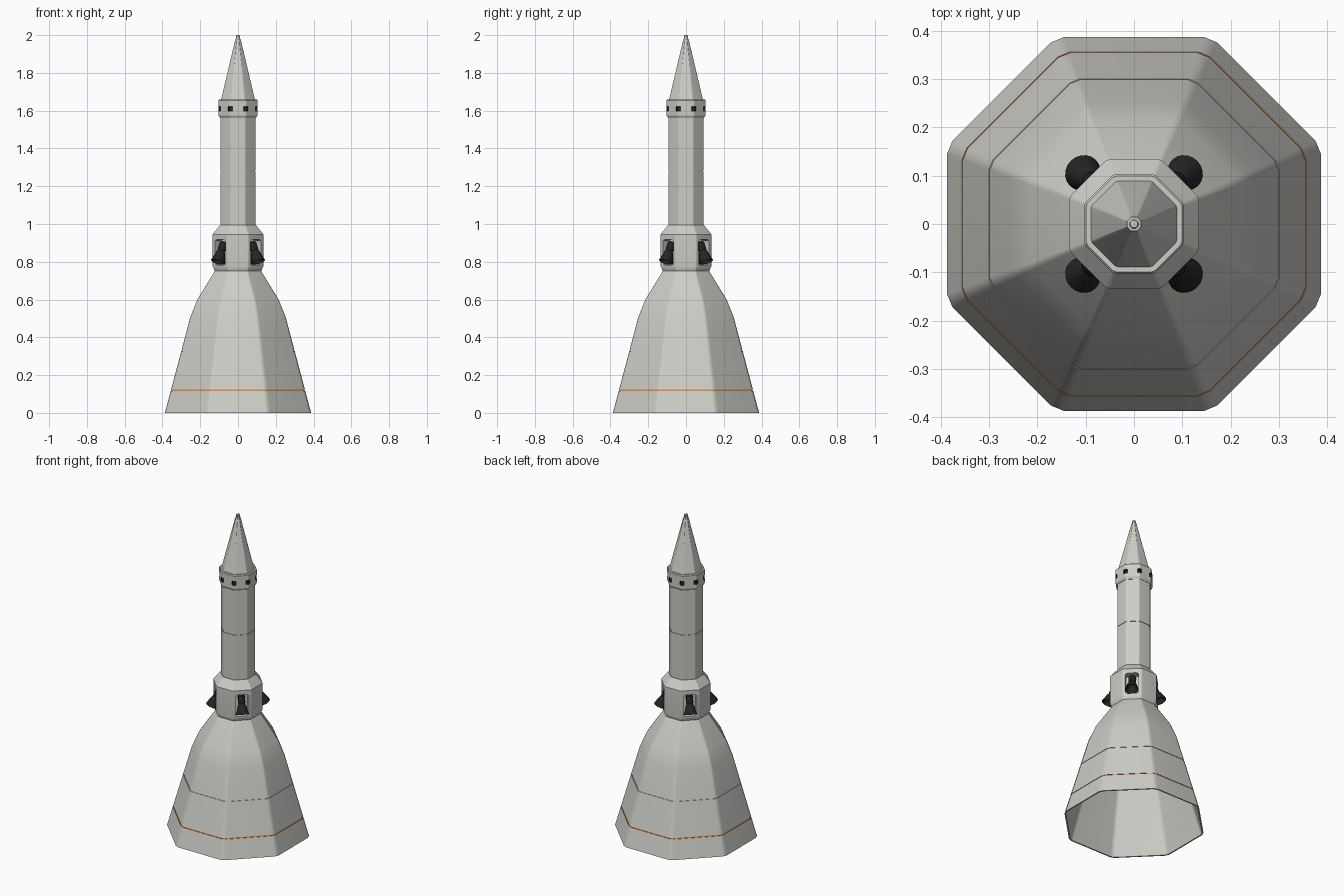
import bpy, bmesh, math
from mathutils import Matrix, Vector

cube = bpy.data.objects.get("Cube")
if cube:
    bpy.data.objects.remove(cube, do_unlink=True)


def material(name, rgb, rough=0.6):
    m = bpy.data.materials.new(name)
    m.use_nodes = True
    m.diffuse_color = (*rgb, 1)
    bsdf = m.node_tree.nodes["Principled BSDF"]
    bsdf.inputs["Base Color"].default_value = (*rgb, 1)
    bsdf.inputs["Roughness"].default_value = rough
    return m


GREY = material("hull grey", (0.60, 0.61, 0.57))
BLACK = material("engine black", (0.018, 0.018, 0.018))
ORANGE = material("stripe orange", (0.80, 0.22, 0.03))


def octagon(r):
    """Octagon with bevelled corners; r is the distance to the flats."""
    points = []
    for k in range(8):
        for a in (-20.5, 20.5):
            t = math.radians(k * 45 + a)
            d = r / math.cos(math.radians(20.5))
            points.append((d * math.cos(t), d * math.sin(t)))
    return points


def circle(r, n=20):
    return [(r * math.cos(math.tau * i / n), r * math.sin(math.tau * i / n)) for i in range(n)]


def new_object(name, bm, mats):
    bmesh.ops.recalc_face_normals(bm, faces=bm.faces)
    mesh = bpy.data.meshes.new(name)
    bm.to_mesh(mesh)
    bm.free()
    for m in mats:
        mesh.materials.append(m)
    obj = bpy.data.objects.new(name, mesh)
    bpy.context.collection.objects.link(obj)
    return obj


def activate(obj):
    bpy.ops.object.select_all(action='DESELECT')
    obj.select_set(True)
    bpy.context.view_layer.objects.active = obj


def loft(name, profile, mats, section=octagon):
    """Skin a section along (radius, height) stations and cap both ends."""
    bm = bmesh.new()
    rings = [[bm.verts.new((x, y, z)) for x, y in section(r)] for r, z in profile]
    n = len(rings[0])
    for a, b in zip(rings, rings[1:]):
        for i in range(n):
            j = (i + 1) % n
            bm.faces.new((a[i], a[j], b[j], b[i]))
    bm.faces.new(rings[0])
    bm.faces.new(rings[-1])
    return new_object(name, bm, mats)


def finish(obj):
    activate(obj)
    bpy.ops.object.shade_smooth_by_angle(angle=math.radians(26))
    mod = obj.modifiers.new("flat panels", 'WEIGHTED_NORMAL')
    mod.keep_sharp = True


def cut_boxes(obj, size, radius, z, angles, bevel=0, mats=(GREY,), index=0):
    """Sink a ring of boxes into an object."""
    bm = bmesh.new()
    for angle in angles:
        part = bmesh.new()
        bmesh.ops.create_cube(part, size=1, matrix=Matrix.Diagonal((*size, 1)))
        if bevel:
            radial = [e for e in part.edges
                      if abs(e.verts[0].co.x - e.verts[1].co.x) > size[0] / 2]
            bmesh.ops.bevel(part, geom=radial, offset=bevel, segments=2,
                            profile=0.5, affect='EDGES')
        part.transform(Matrix.Rotation(math.radians(angle), 4, 'Z')
                       @ Matrix.Translation((radius, 0, z)))
        temp = bpy.data.meshes.new("temp")
        part.to_mesh(temp)
        part.free()
        bm.from_mesh(temp)
        bpy.data.meshes.remove(temp)
    for f in bm.faces:
        f.material_index = index
    cutter = new_object("recess_cutter", bm, mats)
    cutter.hide_render = True
    mod = obj.modifiers.new("recesses", 'BOOLEAN')
    mod.operation = 'DIFFERENCE'
    mod.solver = 'EXACT'
    mod.object = cutter
    activate(obj)
    bpy.ops.object.modifier_apply(modifier=mod.name)
    bpy.data.objects.remove(cutter, do_unlink=True)


def groove(r, z, slope=0.0, half=0.003, depth=0.003):
    """Four stations of a thin panel seam."""
    lo, hi = r + slope * half, r - slope * half
    return [(lo, z - half), (lo - depth, z - half), (hi - depth, z + half), (hi, z + half)]


# Hollow flared skirt with an orange seam and a plain seam
SLOPE = 0.265
BASE = 0.387
skirt_profile = [(0.10, 0.72), (0.20, 0.59), (0.24, 0.50), (BASE - 0.008, 0), (BASE, 0)]
for seam in (0.12, 0.33):
    skirt_profile += groove(BASE - SLOPE * seam, seam, SLOPE)
skirt_profile += [(0.253, 0.505), (0.215, 0.60), (0.122, 0.752)]
skirt = loft("skirt", skirt_profile, [GREY, ORANGE])
for f in skirt.data.polygons:
    c = f.center
    if abs(c.z - 0.12) < 0.0035 and Vector((c.x, c.y)).length > 0.346:
        f.material_index = 1
finish(skirt)

# Engine collar with four rounded recesses
DIAGONALS = [45, 135, 225, 315]
engine_collar = loft("engine_collar", [(0.122, 0.75), (0.134, 0.775), (0.134, 0.945),
                                       (0.095, 0.995)], [GREY])
cut_boxes(engine_collar, (0.09, 0.078, 0.135), 0.135, 0.85, DIAGONALS, bevel=0.014)
finish(engine_collar)

# Tilted thruster in each recess
thruster_profile = [(0.008, 0.05), (0.022, 0.03), (0.034, 0), (0.038, 0), (0.035, 0.012),
                    (0.026, 0.045), (0.019, 0.062), (0.021, 0.066), (0.021, 0.105),
                    (0.016, 0.112)]
for number, angle in enumerate(DIAGONALS, 1):
    thruster = loft(f"thruster_{number}", thruster_profile, [BLACK], circle)
    thruster.matrix_world = (Matrix.Rotation(math.radians(angle), 4, 'Z')
                             @ Matrix.Translation((0.15, 0, 0.80))
                             @ Matrix.Rotation(math.radians(-23), 4, 'Y'))
    activate(thruster)
    bpy.ops.object.shade_smooth_by_angle(angle=math.radians(35))

# Slim main body with one seam
body = loft("body", [(0.093, 0.98)] + groove(0.093, 1.28) + [(0.093, 1.57)], [GREY])
finish(body)

# Upper collar with dark vents at its corners
vent_collar = loft("vent_collar", [(0.095, 1.56), (0.103, 1.575), (0.103, 1.655),
                                   (0.099, 1.66)], [GREY, BLACK])
cut_boxes(vent_collar, (0.04, 0.026, 0.026), 0.11, 1.61,
          [22.5 + 45 * k for k in range(8)], bevel=0.004, mats=(GREY, BLACK), index=1)
finish(vent_collar)

# Pointed nose and its small tip
nose = loft("nose_cone", [(0.090, 1.655), (0.014, 1.98)], [GREY])
finish(nose)
tip = loft("nose_tip", [(0.010, 1.975), (0.010, 1.996), (0.007, 2.0)], [GREY])
finish(tip)
